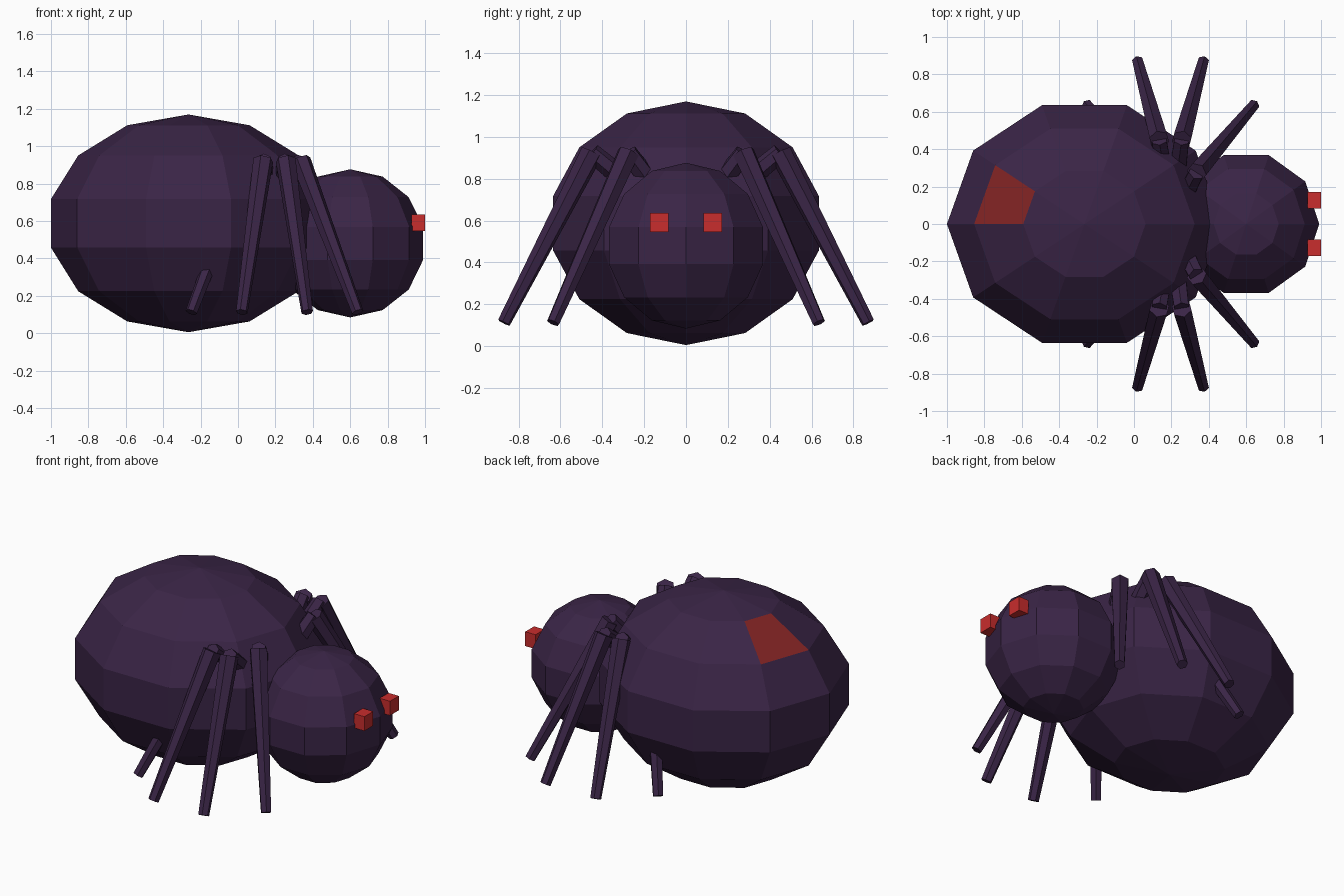
import bpy, bmesh
from math import pi
from mathutils import Matrix, Vector

cube = bpy.data.objects.get("Cube")
if cube:
    bpy.data.objects.remove(cube, do_unlink=True)


def material(name, rgb):
    m = bpy.data.materials.new(name)
    m.use_nodes = True
    m.diffuse_color = (*rgb, 1)
    m.node_tree.nodes["Principled BSDF"].inputs["Base Color"].default_value = (*rgb, 1)
    return m


PURPLE = material("dark purple", (0.042, 0.018, 0.061))
RED = material("bright red", (0.58, 0.026, 0.026))
MAROON = material("dark red", (0.22, 0.017, 0.017))


def finish(name, bm, *mats, mirror=False):
    mesh = bpy.data.meshes.new(name)
    bm.to_mesh(mesh)
    bm.free()
    for m in mats:
        mesh.materials.append(m)
    ob = bpy.data.objects.new(name, mesh)
    bpy.context.collection.objects.link(ob)
    if mirror:
        mod = ob.modifiers.new("Mirror", "MIRROR")
        mod.use_axis = (False, True, False)
    return ob


def ball(centre, radii):
    """Faceted ellipsoid with an edge line along the x axis."""
    bm = bmesh.new()
    place = Matrix.Translation(centre) @ Matrix.Diagonal((*radii, 1)) @ Matrix.Rotation(pi / 2, 4, "Z")
    bmesh.ops.create_uvsphere(bm, u_segments=10, v_segments=7, radius=1, matrix=place)
    return bm


def limb(name, start, end, r1, r2):
    """Tapered six-sided bar between two points, mirrored to the other side."""
    start, end = Vector(start), Vector(end)
    axis = end - start
    bm = bmesh.new()
    turn = axis.to_track_quat("Z", "Y").to_matrix().to_4x4()
    bmesh.ops.create_cone(bm, cap_ends=True, segments=6, radius1=r1, radius2=r2,
                          depth=axis.length, matrix=Matrix.Translation((start + end) / 2) @ turn)
    finish(name, bm, PURPLE, mirror=True)


# Abdomen, with one red facet on its back
bm = ball((-0.265, 0, 0.587), (0.754, 0.685, 0.582))
spot = min(bm.faces, key=lambda f: (f.calc_center_median() - Vector((-0.68, 0.125, 1.03))).length)
spot.material_index = 1
finish("abdomen", bm, PURPLE, MAROON)

# Head
finish("head", ball((0.6, 0, 0.48), (0.4, 0.397, 0.396)), PURPLE)

# Eyes
bm = bmesh.new()
bmesh.ops.create_cube(bm, size=1, matrix=Matrix.Translation((0.964, 0.127, 0.59))
                      @ Matrix.Diagonal((0.072, 0.088, 0.09, 1)))
finish("eyes", bm, RED, mirror=True)

# Legs: symmetric fore and aft about the hip line
HIP_X = 0.195
for pair, knee, foot in (("inner", (0.06, 0.45), (0.175, 0.87)),
                         ("outer", (0.14, 0.275), (0.445, 0.635))):
    for place, s in (("front", 1), ("rear", -1)):
        k = (HIP_X + s * knee[0], knee[1], 0.925)
        hip = (HIP_X + s * knee[0] * 0.4, knee[1] * 0.4, 0.7)
        f = (HIP_X + s * foot[0], foot[1], 0.112)
        limb(f"{place}_{pair}_upper_legs", hip, k, 0.055, 0.045)
        limb(f"{place}_{pair}_lower_legs", k, f, 0.055, 0.032)
